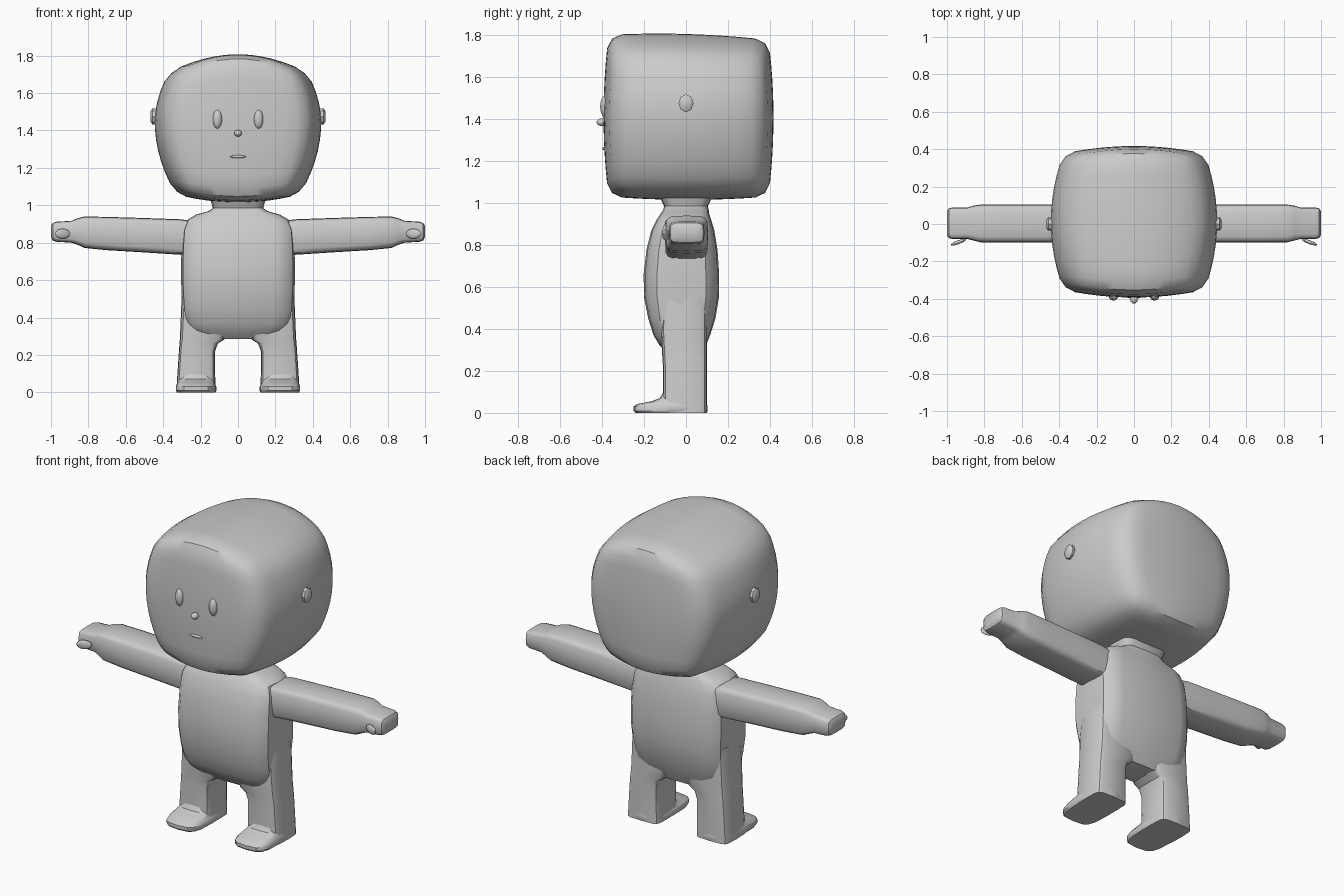
import bpy, bmesh, math
from mathutils import Vector

skin = bpy.data.materials.new("light grey")
skin.diffuse_color = (0.6, 0.6, 0.6, 1)


def finish(name, bm, angle=35, mirror=False):
    bmesh.ops.recalc_face_normals(bm, faces=bm.faces[:])
    mesh = bpy.data.meshes.new(name)
    bm.to_mesh(mesh)
    bm.free()
    ob = bpy.data.objects.new(name, mesh)
    bpy.context.collection.objects.link(ob)
    mesh.materials.append(skin)
    bpy.ops.object.select_all(action='DESELECT')
    ob.select_set(True)
    bpy.context.view_layer.objects.active = ob
    bpy.ops.object.shade_smooth_by_angle(angle=math.radians(angle))
    if mirror:
        mod = ob.modifiers.new("mirror", 'MIRROR')
        mod.use_mirror_merge = False
    return ob


def loft(name, rings, axis='z', e=0.45, n=16, **kw):
    """Rings are (position, a_min, a_max, b_min, b_max) rounded rectangles."""
    bm = bmesh.new()
    loops = []
    for t, a0, a1, b0, b1 in rings:
        loop = []
        for i in range(n):
            k = 2 * math.pi * i / n
            c, s = math.cos(k), math.sin(k)
            c = math.copysign(abs(c) ** e, c) if abs(c) > 1e-6 else 0
            s = math.copysign(abs(s) ** e, s) if abs(s) > 1e-6 else 0
            a = (a0 + a1) / 2 + c * (a1 - a0) / 2
            b = (b0 + b1) / 2 + s * (b1 - b0) / 2
            loop.append(bm.verts.new((a, b, t) if axis == 'z' else (t, a, b)))
        loops.append(loop)
    for p, q in zip(loops, loops[1:]):
        for i in range(n):
            j = (i + 1) % n
            bm.faces.new((p[i], p[j], q[j], q[i]))
    bm.faces.new(loops[0])
    bm.faces.new(loops[-1])
    return finish(name, bm, **kw)


def ellipsoid(name, pos, size, mirror=False, u=16, v=10):
    bm = bmesh.new()
    bmesh.ops.create_uvsphere(bm, u_segments=u, v_segments=v, radius=1)
    for vert in bm.verts:
        vert.co = Vector(pos) + Vector([c * s for c, s in zip(vert.co, size)])
    return finish(name, bm, 60, mirror)


# head: rounded cube with bulging sides
bm = bmesh.new()
bmesh.ops.create_cube(bm, size=2)
bmesh.ops.subdivide_edges(bm, edges=bm.edges[:], cuts=11, use_grid_fill=True)
r = 1 / 6
for vert in bm.verts:
    inner = Vector([max(-1 + r, min(1 - r, c)) for c in vert.co])
    d = vert.co - inner
    u, v, w = inner + d.normalized() * r if d.length > 1e-6 else vert.co
    x = 0.445 * u * (1 - 0.15 * v * v) * (1 - 0.21 * (w - 0.1) ** 2)
    y = 0.012 + 0.405 * v * (1 - 0.10 * u * u) * (1 - 0.06 * w * w)
    drop = 0.24 if w > 0 else 0.11
    z = 1.41 + 0.395 * w * (1 - drop * u * u) * (1 - 0.04 * v * v)
    z -= 0.012 * max(w, 0) * v
    vert.co = (x, y, z)
finish("head", bm)

# torso with shoulders and neck
loft("torso", [(0.285, -0.19, 0.19, -0.09, 0.08), (0.32, -0.25, 0.25, -0.125, 0.095),
               (0.37, -0.285, 0.285, -0.155, 0.115), (0.45, -0.297, 0.297, -0.18, 0.14),
               (0.55, -0.303, 0.303, -0.20, 0.157), (0.66, -0.305, 0.305, -0.202, 0.158),
               (0.78, -0.302, 0.302, -0.188, 0.15), (0.87, -0.295, 0.295, -0.165, 0.135),
               (0.92, -0.275, 0.275, -0.14, 0.12), (0.95, -0.225, 0.225, -0.12, 0.11),
               (0.968, -0.16, 0.16, -0.108, 0.108), (0.985, -0.135, 0.135, -0.105, 0.105),
               (1.04, -0.15, 0.15, -0.13, 0.13)])

# legs
loft("legs", [(0.0, 0.12, 0.33, -0.11, 0.10), (0.1, 0.122, 0.324, -0.11, 0.10),
              (0.22, 0.122, 0.316, -0.11, 0.10), (0.26, 0.108, 0.313, -0.112, 0.10),
              (0.285, 0.07, 0.311, -0.114, 0.10), (0.40, 0.06, 0.306, -0.12, 0.10),
              (0.55, 0.06, 0.30, -0.11, 0.10)], e=0.35, mirror=True)

# feet
loft("feet", [(0.0, 0.12, 0.325, -0.24, 0.10), (0.01, 0.115, 0.332, -0.25, 0.103),
              (0.03, 0.115, 0.332, -0.25, 0.103), (0.042, 0.123, 0.328, -0.235, 0.10),
              (0.055, 0.128, 0.324, -0.165, 0.10), (0.07, 0.13, 0.32, -0.125, 0.09),
              (0.1, 0.14, 0.31, -0.108, 0.08)], e=0.55, mirror=True)

# arms tapering into blocky hands
loft("arms", [(0.22, -0.095, 0.10, 0.73, 0.91), (0.30, -0.10, 0.105, 0.735, 0.925),
              (0.50, -0.10, 0.105, 0.748, 0.932), (0.70, -0.10, 0.105, 0.76, 0.938),
              (0.82, -0.098, 0.104, 0.772, 0.94), (0.86, -0.088, 0.098, 0.79, 0.93),
              (0.89, -0.08, 0.088, 0.80, 0.917), (0.97, -0.08, 0.088, 0.805, 0.912),
              (0.99, -0.075, 0.083, 0.812, 0.905), (1.0, -0.06, 0.068, 0.83, 0.89)],
     axis='x', e=0.4, mirror=True)

# thumbs: thin flaps angled forward
thumb = ellipsoid("thumbs", (0, 0, 0), (0.042, 0.011, 0.027), True, 10, 6)
for vert in thumb.data.vertices:
    x, y, z = vert.co
    vert.co = (0.938 + x, -0.097 + y - 0.35 * x, 0.848 + z)

# ears: eight-sided discs
loft("ears", [(0.42, -0.03, 0.03, 1.44, 1.51), (0.442, -0.036, 0.036, 1.432, 1.518),
              (0.458, -0.036, 0.036, 1.432, 1.518), (0.467, -0.024, 0.024, 1.447, 1.503)],
     axis='x', e=1, n=8, mirror=True)

# face
ellipsoid("eyes", (0.11, -0.387, 1.46), (0.025, 0.022, 0.05), True)
ellipsoid("nose", (0, -0.402, 1.385), (0.02, 0.024, 0.018))
ellipsoid("mouth", (0, -0.388, 1.26), (0.042, 0.011, 0.008))
